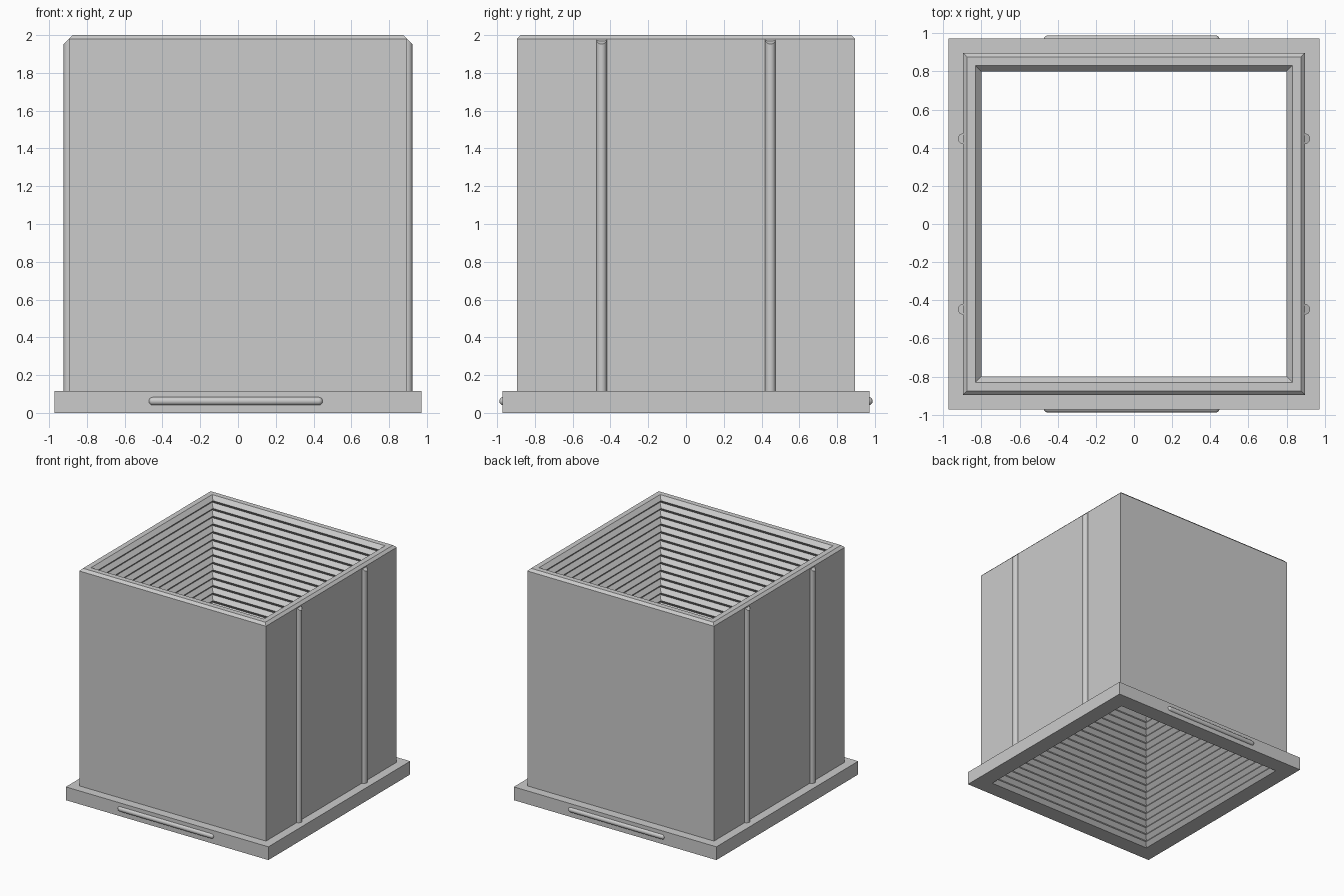
import bpy, bmesh, math
from mathutils import Matrix

if "Cube" in bpy.data.objects:
    bpy.data.objects.remove(bpy.data.objects["Cube"], do_unlink=True)

grey = bpy.data.materials.new("light_grey")
grey.use_nodes = True
grey.diffuse_color = (0.6, 0.6, 0.6, 1)
grey.node_tree.nodes["Principled BSDF"].inputs["Base Color"].default_value = (0.6, 0.6, 0.6, 1)

BODY, FLANGE, BASE_H = 0.896, 0.972, 0.115
TOP, CHAMFER = 2.0, 0.021


def finish(name, bm, smooth=False):
    bmesh.ops.recalc_face_normals(bm, faces=bm.faces)
    mesh = bpy.data.meshes.new(name)
    bm.to_mesh(mesh)
    bm.free()
    mesh.materials.append(grey)
    ob = bpy.data.objects.new(name, mesh)
    bpy.context.collection.objects.link(ob)
    if smooth:
        bpy.ops.object.select_all(action="DESELECT")
        ob.select_set(True)
        bpy.context.view_layer.objects.active = ob
        bpy.ops.object.shade_smooth_by_angle(angle=math.radians(35))
    return ob


def square_ring(name, profile):
    """Sweep a closed (half width, height) profile around a square."""
    bm = bmesh.new()
    corners = [(-1, -1), (1, -1), (1, 1), (-1, 1)]
    loops = [[bm.verts.new((cx * w, cy * w, z)) for cx, cy in corners] for w, z in profile]
    for i, a in enumerate(loops):
        b = loops[(i + 1) % len(loops)]
        for j in range(4):
            k = (j + 1) % 4
            bm.faces.new((a[j], a[k], b[k], b[j]))
    return finish(name, bm)


# Square sleeve with a chamfered rim and V-shaped ridges inside
ridges = 30
half = TOP / ridges / 2
teeth = [(0.83 if i % 2 == 0 else 0.799, TOP - i * half) for i in range(2 * ridges + 1)]
outside = [(BODY, 0), (BODY, TOP - CHAMFER), (BODY - CHAMFER, TOP)]
square_ring("ridged_sleeve", outside + teeth)

# Flange around the foot
square_ring("base_flange", [(BODY, 0), (FLANGE, 0), (FLANGE, BASE_H), (BODY, BASE_H)])

# Vertical rods on both sides, cut along the rim chamfer
for side, sx in (("left", 1), ("right", -1)):
    for end, sy in (("front", -1), ("back", 1)):
        bm = bmesh.new()
        bmesh.ops.create_cone(bm, cap_ends=True, segments=24, radius1=0.028,
                              radius2=0.028, depth=2,
                              matrix=Matrix.Translation((sx * 0.895, sy * 0.447, 0)))
        for v in bm.verts:
            if v.co.z < 0:
                v.co.z = BASE_H - 0.02
            else:
                v.co.z = TOP - CHAMFER - max(0, abs(v.co.x) - BODY)
        finish(f"{side}_{end}_rod", bm, True)

# Rounded grip bars on the front and back of the flange
R, HALF_LEN = 0.022, 0.461
for end, sy in (("front", -1), ("back", 1)):
    bm = bmesh.new()
    bmesh.ops.create_uvsphere(bm, u_segments=20, v_segments=12, radius=R,
                              matrix=Matrix.Rotation(math.pi / 2, 4, "Y"))
    middle = [e for e in bm.edges if all(abs(v.co.x) < 1e-5 for v in e.verts)]
    bmesh.ops.split_edges(bm, edges=middle)
    for f in bm.faces:
        f.tag = f.calc_center_median().x > 0
    for v in bm.verts:
        v.co.x += (HALF_LEN - R) * (1 if v.link_faces[0].tag else -1)
    rims = [e for e in bm.edges if e.is_boundary]
    bmesh.ops.bridge_loops(bm, edges=rims)
    bmesh.ops.translate(bm, verts=bm.verts, vec=(-0.012, sy * 0.966, 0.062))
    finish(f"{end}_grip_bar", bm, True)
